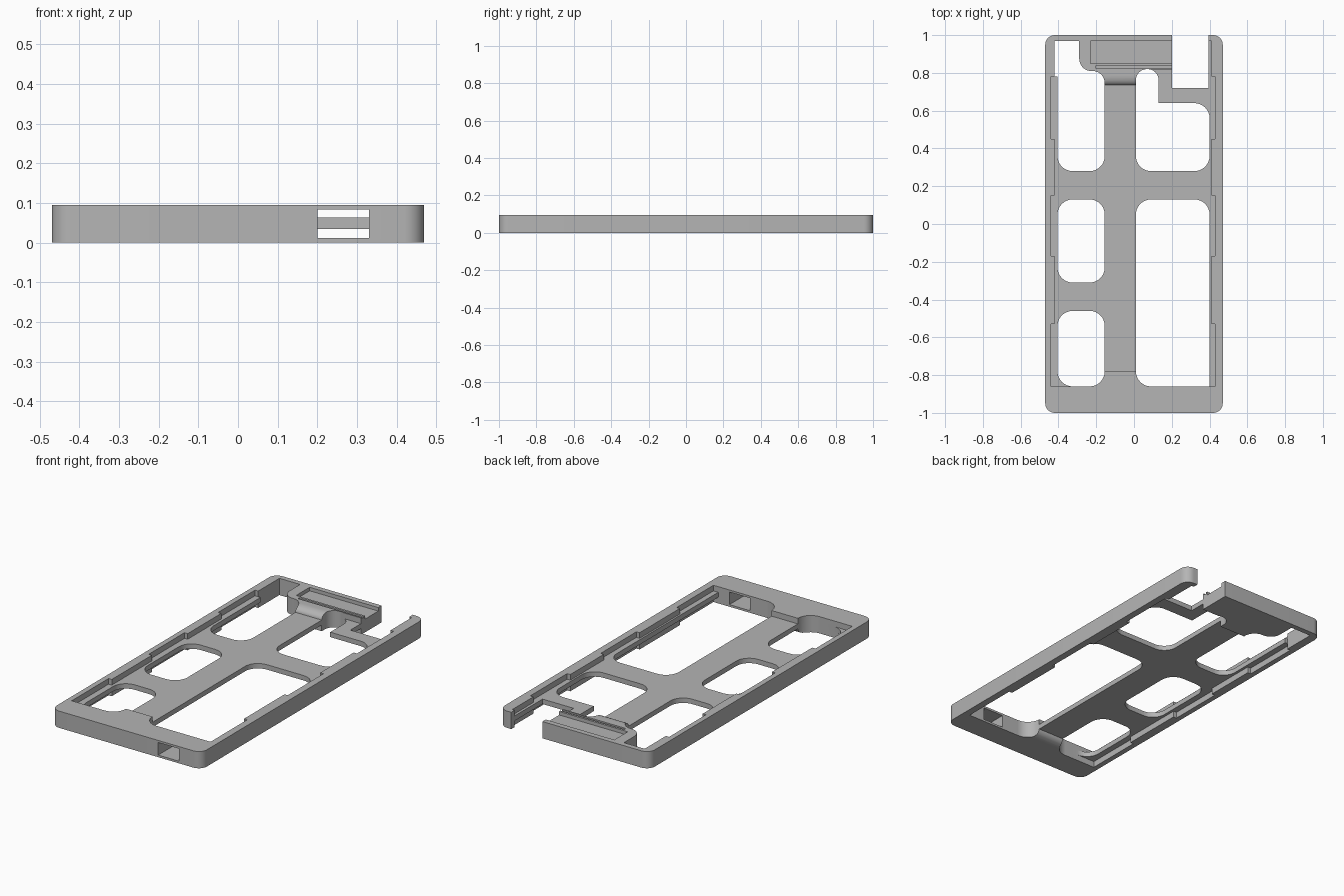
import bpy, bmesh, math
from mathutils import Vector

old = bpy.data.objects.get("Cube")
if old:
    bpy.data.objects.remove(old, do_unlink=True)

H = 0.095                      # overall height
FLOOR_LOW, FLOOR_TOP = 0.035, 0.063

grey = bpy.data.materials.new("plain_grey")
grey.use_nodes = True
grey.diffuse_color = (0.46, 0.46, 0.46, 1)
grey.node_tree.nodes["Principled BSDF"].inputs["Base Color"].default_value = (0.46, 0.46, 0.46, 1)


def rounded(corners, steps=8):
    """Outline from (x, y, radius) corners, each replaced by an arc."""
    out = []
    for i, (x, y, r) in enumerate(corners):
        p = Vector((x, y))
        if r == 0:
            out.append(p)
            continue
        a = (Vector(corners[i - 1][:2]) - p).normalized()
        b = (Vector(corners[(i + 1) % len(corners)][:2]) - p).normalized()
        centre = p + (a + b) * r
        for k in range(steps + 1):
            t = k / steps * math.pi / 2
            out.append(centre - b * r * math.cos(t) - a * r * math.sin(t))
    return out


def prism(name, outline, lo, hi, along_x=False):
    """Extrude an outline along z, or a (y, z) profile along x."""
    bm = bmesh.new()
    place = (lambda p: (lo, p[0], p[1])) if along_x else (lambda p: (p[0], p[1], lo))
    face = bm.faces.new([bm.verts.new(place(p)) for p in outline])
    ext = bmesh.ops.extrude_face_region(bm, geom=[face])
    move = Vector((hi - lo, 0, 0)) if along_x else Vector((0, 0, hi - lo))
    bmesh.ops.translate(bm, vec=move, verts=[v for v in ext["geom"] if isinstance(v, bmesh.types.BMVert)])
    bmesh.ops.recalc_face_normals(bm, faces=bm.faces)
    mesh = bpy.data.meshes.new(name)
    bm.to_mesh(mesh)
    bm.free()
    mesh.materials.append(grey)
    obj = bpy.data.objects.new(name, mesh)
    bpy.context.collection.objects.link(obj)
    return obj


def rect(x0, x1, y0, y1, r=0):
    return rounded([(x0, y0, r), (x1, y0, r), (x1, y1, r), (x0, y1, r)])


def cut(target, cutter):
    cutter.hide_render = True
    bpy.context.view_layer.objects.active = target
    mod = target.modifiers.new("cut", "BOOLEAN")
    mod.operation, mod.solver, mod.object = "DIFFERENCE", "EXACT", cutter
    bpy.ops.object.modifier_apply(modifier=mod.name)
    bpy.data.objects.remove(cutter, do_unlink=True)


# Outer body
tray = prism("tray_frame", rect(-0.47, 0.47, -1, 1, 0.05), 0, H)

# Recess outline: stepped side walls plus tongues at both ends of the spine
side = [(0.435, -0.86)]
for y, w in [(-0.53, 0.415), (-0.17, 0.435), (0.15, 0.415), (0.45, 0.435), (0.78, 0.415)]:
    side += [(side[-1][0], y), (w, y)]
side.append((0.415, 0.97))
right = [(x - 0.005, y) for x, y in side]
left = [(-x - 0.005, y) for x, y in reversed(side)]
recess = ([(0.09, -0.86)] + right +
          [(0.2, 0.97), (0.2, 0.815), (0.07, 0.815), (0.07, 0.735), (-0.23, 0.735),
           (-0.23, 0.79), (-0.31, 0.79), (-0.31, 0.97)] +
          left + [(-0.24, -0.86), (-0.24, -0.78), (0.09, -0.78)])
cut(tray, prism("upper_recess", recess, FLOOR_TOP, 0.2))
cut(tray, prism("lower_recess", recess, -0.1, FLOOR_LOW))

# Windows through the floor
windows = [
    rect(-0.405, -0.155, -0.31, 0.13, 0.08),
    rounded([(-0.405, -0.86, 0.08), (-0.155, -0.86, 0.08), (-0.155, -0.46, 0.08), (-0.405, -0.46, 0.08)]),
    rounded([(0.01, -0.86, 0.08), (0.4, -0.86, 0), (0.4, 0.13, 0.08), (0.01, 0.13, 0.08)]),
    rounded([(0.01, 0.28, 0.08), (0.4, 0.28, 0.08), (0.4, 0.64, 0.08),
             (0.13, 0.64, 0), (0.13, 0.82, 0.058), (0.01, 0.82, 0.058)]),
    rounded([(-0.405, 0.28, 0.08), (-0.155, 0.28, 0.08), (-0.155, 0.81, 0.064),
             (-0.29, 0.81, 0.064), (-0.29, 0.97, 0), (-0.42, 0.97, 0),
             (-0.42, 0.78, 0), (-0.405, 0.78, 0)]),
]
for outline in windows:
    cut(tray, prism("window", outline, -0.1, 0.2))

# Open gap in the back wall
cut(tray, prism("back_gap", rect(0.2, 0.395, 0.72, 1.1), -0.1, 0.2))

# Slot through the front wall
cut(tray, prism("front_slot", rect(0.2, 0.33, -1.1, -0.8), 0.012, 0.083))

# Shallow pocket and groove on the back block
cut(tray, prism("back_pocket", rect(-0.23, 0.25, 0.85, 0.97), 0.075, 0.2))
cut(tray, prism("back_groove", rect(-0.2, 0.25, 0.823, 0.838), 0.087, 0.2))


# Rounded shoulders where the spine meets the two end blocks
def shoulder(y, out, z_floor, z_face):
    arc = []
    for k in range(9):
        t = k / 8 * math.pi / 2
        arc.append((y + out * 0.05 * (1 - math.cos(t)), z_floor + (z_face - z_floor) * math.sin(t)))
    over = z_face + (0.02 if z_face > z_floor else -0.02)
    return arc + [(y + out * 0.05, over), (y - out * 0.01, over), (y - out * 0.01, z_floor)]


cut(tray, prism("back_shoulder", shoulder(0.735, 1, FLOOR_TOP, H), -0.2, 0.06, True))
cut(tray, prism("front_shoulder", shoulder(-0.78, -1, FLOOR_LOW, 0), -0.2, 0.06, True))

# Smooth arcs, sharp edges
bpy.ops.object.select_all(action="DESELECT")
tray.select_set(True)
bpy.context.view_layer.objects.active = tray
bpy.ops.object.shade_smooth_by_angle(angle=math.radians(30))
